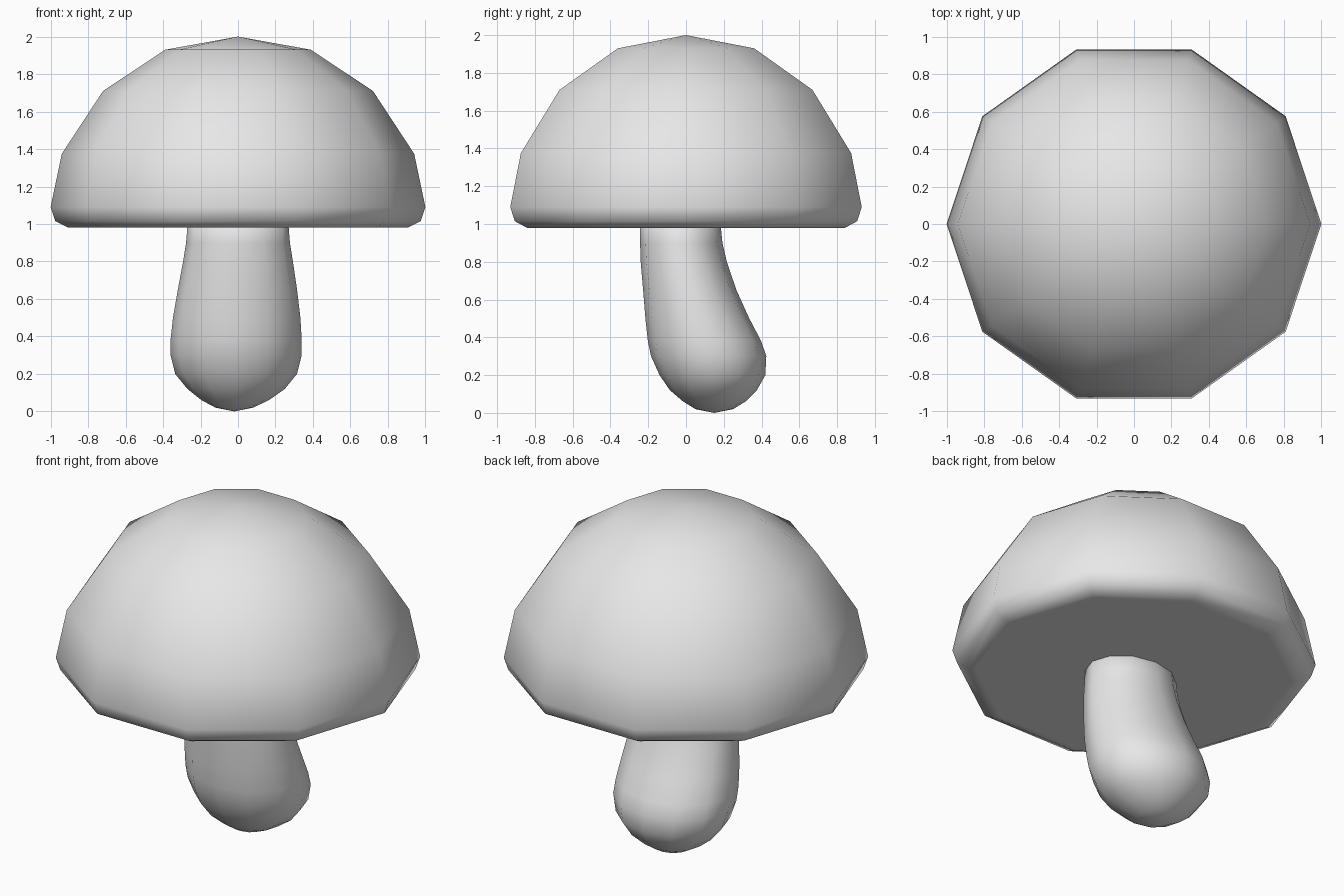
import bpy
import bmesh
from math import sin, cos, pi

cube = bpy.data.objects.get("Cube")
if cube:
    bpy.data.objects.remove(cube, do_unlink=True)

GREY = (0.8, 0.8, 0.8, 1.0)
grey = bpy.data.materials.new("pale grey")
grey.use_nodes = True
grey.diffuse_color = GREY
grey.node_tree.nodes["Principled BSDF"].inputs["Base Color"].default_value = GREY


def loft(name, rings, sides, bottom, top):
    """Skin elliptical rings (z, cx, cy, rx, ry), listed upwards, between two tips."""
    bm = bmesh.new()
    loops = []
    for z, cx, cy, rx, ry in rings:
        loops.append([bm.verts.new((cx + rx * cos(2 * pi * i / sides),
                                    cy + ry * sin(2 * pi * i / sides), z))
                      for i in range(sides)])
    low, high = bm.verts.new(bottom), bm.verts.new(top)
    for i in range(sides):
        j = (i + 1) % sides
        for a, b in zip(loops, loops[1:]):
            bm.faces.new((a[i], a[j], b[j], b[i]))
        bm.faces.new((low, loops[0][j], loops[0][i]))
        bm.faces.new((loops[-1][i], loops[-1][j], high))
    bmesh.ops.recalc_face_normals(bm, faces=bm.faces)
    mesh = bpy.data.meshes.new(name)
    bm.to_mesh(mesh)
    bm.free()
    mesh.materials.append(grey)
    for poly in mesh.polygons:
        poly.use_smooth = True
    obj = bpy.data.objects.new(name, mesh)
    bpy.context.collection.objects.link(obj)
    return obj


# Ten-sided domed cap; the inner ring keeps the underside shading flat
cap_profile = [(0.98, 0.87), (0.98, 0.905), (1.015, 0.975), (1.09, 1.0),
               (1.375, 0.94), (1.71, 0.72), (1.93, 0.388)]
loft("cap", [(z, 0, 0, r, r * 0.978) for z, r in cap_profile], 10,
     (0, 0, 0.98), (0, 0, 2.0))

# Bulbous stem leaning towards the back at its foot
stem_rings = [
    (0.02, -0.02, 0.15, 0.10, 0.10),
    (0.06, -0.015, 0.15, 0.18, 0.165),
    (0.12, -0.01, 0.145, 0.26, 0.23),
    (0.20, -0.01, 0.14, 0.325, 0.28),
    (0.30, -0.01, 0.12, 0.35, 0.305),
    (0.38, -0.01, 0.098, 0.35, 0.30),
    (0.50, -0.007, 0.06, 0.34, 0.275),
    (0.65, -0.003, 0.02, 0.318, 0.247),
    (0.80, 0, -0.012, 0.293, 0.228),
    (0.90, 0, -0.025, 0.277, 0.218),
    (1.04, 0, -0.033, 0.266, 0.212),
]
loft("stem", stem_rings, 12, (-0.02, 0.15, 0), (0, -0.033, 1.06))
